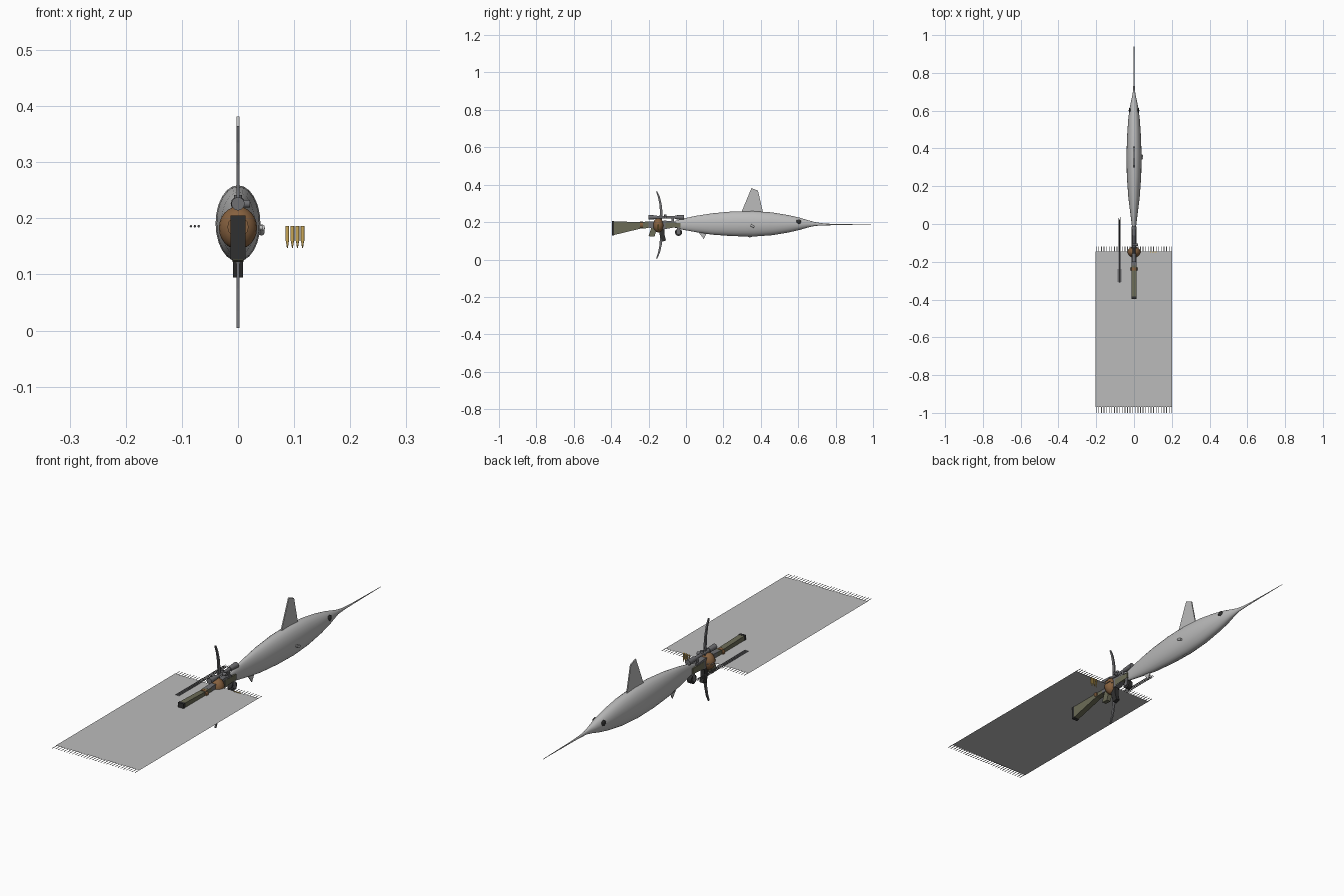
import bpy, bmesh, math
from mathutils import Vector, Matrix

if "Cube" in bpy.data.objects:
    bpy.data.objects.remove(bpy.data.objects["Cube"])


def material(name, r, g, b):
    m = bpy.data.materials.new(name)
    m.use_nodes = True
    m.diffuse_color = (r, g, b, 1)
    m.node_tree.nodes["Principled BSDF"].inputs["Base Color"].default_value = (r, g, b, 1)
    return m


GREY = material("pale grey", .5, .5, .5)
STEEL = material("steel", .16, .16, .17)
BLACK = material("black", .03, .03, .03)
OLIVE = material("olive", .15, .15, .095)
BROWN = material("leather brown", .24, .12, .05)
BRASS = material("brass", .6, .4, .1)


def finish(name, bm, mat, smooth=True):
    bmesh.ops.recalc_face_normals(bm, faces=bm.faces)
    me = bpy.data.meshes.new(name)
    bm.to_mesh(me)
    bm.free()
    me.materials.append(mat)
    ob = bpy.data.objects.new(name, me)
    bpy.context.collection.objects.link(ob)
    if smooth:
        bpy.ops.object.select_all(action='DESELECT')
        ob.select_set(True)
        bpy.context.view_layer.objects.active = ob
        bpy.ops.object.shade_smooth_by_angle(angle=math.radians(40))
    return ob


def loft(name, stations, mat, sides=24):
    """Elliptical rings along y: (y, half width, z centre, half height)."""
    bm = bmesh.new()
    rings = []
    for y, w, z, h in stations:
        angles = [2 * math.pi * i / sides for i in range(sides)]
        rings.append([bm.verts.new((w * math.cos(a), y, z + h * math.sin(a))) for a in angles])
    for a, b in zip(rings, rings[1:]):
        for i in range(sides):
            j = (i + 1) % sides
            bm.faces.new((a[i], a[j], b[j], b[i]))
    bm.faces.new(rings[0])
    bm.faces.new(rings[-1])
    return finish(name, bm, mat)


def slab(name, outline, thick, mat, x=0):
    """A side outline of (y, z) points given thickness along x."""
    bm = bmesh.new()
    face = bm.faces.new([bm.verts.new((x - thick / 2, y, z)) for y, z in outline])
    new = bmesh.ops.extrude_face_region(bm, geom=[face])["geom"]
    bmesh.ops.translate(bm, vec=(thick, 0, 0), verts=[v for v in new if isinstance(v, bmesh.types.BMVert)])
    return finish(name, bm, mat, False)


def rod(name, start, end, r1, r2, mat, sides=12):
    a, b = Vector(start), Vector(end)
    bm = bmesh.new()
    turn = (b - a).to_track_quat('Z', 'Y').to_matrix().to_4x4()
    bmesh.ops.create_cone(bm, cap_ends=True, segments=sides, radius1=r1, radius2=r2,
                          depth=(b - a).length, matrix=Matrix.Translation((a + b) / 2) @ turn)
    return finish(name, bm, mat)


def ball(name, centre, size, mat):
    bm = bmesh.new()
    bmesh.ops.create_uvsphere(bm, u_segments=20, v_segments=12, radius=1,
                              matrix=Matrix.Translation(centre) @ Matrix.Diagonal((*size, 1)))
    return finish(name, bm, mat)


def strip(bm, x1, x2, y1, y2, z):
    bm.faces.new([bm.verts.new(p) for p in ((x1, y1, z), (x2, y1, z), (x2, y2, z), (x1, y2, z))])


# Fish body with its long bill
loft("fish_body", [
    (-.06, .006, .188, .018), (-.02, .01, .189, .029), (.05, .019, .19, .043), (.14, .03, .19, .057),
    (.25, .038, .191, .066), (.36, .04, .191, .068), (.46, .037, .191, .061), (.55, .031, .191, .046),
    (.61, .024, .191, .032), (.65, .016, .191, .02), (.69, .007, .19, .01), (.73, .004, .188, .006),
    (.78, .003, .187, .0035), (.99, .0008, .186, .001)], GREY)

# Fins
slab("dorsal_fin", [(.295, .25), (.35, .382), (.385, .368), (.412, .25)], .005, GREY)
slab("rear_belly_fin", [(.06, .155), (.095, .11), (.115, .15)], .004, GREY)
slab("belly_fin", [(.32, .13), (.34, .117), (.375, .13)], .004, GREY)

# Eyes and side valve
for side, label in ((1, "left"), (-1, "right")):
    ball(label + "_eye", (side * .022, .602, .202), (.006, .013, .013), BLACK)
rod("side_valve", (.034, .345, .183), (.044, .345, .183), .004, .004, GREY)
rod("valve_spout", (.042, .345, .184), (.042, .365, .174), .006, .005, GREY)

# Stock and butt plate
slab("stock", [(-.385, .131), (-.385, .204), (-.245, .2), (-.2, .203), (-.2, .168), (-.24, .166)], .025, OLIVE)
slab("butt_plate", [(-.396, .127), (-.396, .205), (-.384, .205), (-.384, .13)], .027, BLACK)

# Receiver, grip, magazine and barrel
slab("receiver", [(-.22, .172), (-.22, .202), (-.11, .208), (-.06, .203), (-.06, .172), (-.11, .163)], .024, STEEL)
slab("grip", [(-.2, .125), (-.185, .17), (-.155, .17), (-.168, .122)], .02, OLIVE)
slab("magazine", [(-.145, .17), (-.14, .13), (-.128, .095), (-.107, .102), (-.115, .135), (-.115, .17)], .018, BLACK)
slab("hand_guard", [(-.11, .168), (-.11, .198), (-.03, .196), (-.03, .172)], .026, OLIVE)
rod("barrel", (0, -.06, .192), (0, .03, .192), .008, .008, STEEL)
rod("collar", (0, -.245, .185), (0, -.23, .185), .019, .019, BROWN)

# Telescopic sight
rod("sight_tube", (0, -.19, .226), (0, -.02, .226), .007, .007, STEEL)
rod("sight_eyepiece", (0, -.2, .226), (0, -.155, .226), .012, .01, STEEL)
rod("sight_lens_hood", (0, -.06, .226), (0, -.012, .226), .01, .013, STEEL)
rod("sight_side_knob", (0, -.11, .226), (.021, -.11, .226), .007, .007, STEEL)
rod("sight_top_knob", (0, -.11, .226), (0, -.11, .242), .007, .007, STEEL)
for y in (-.15, -.07):
    slab("sight_mount", [(y - .007, .198), (y + .007, .198), (y + .007, .225), (y - .007, .225)], .012, STEEL)

# Small wheel below the barrel
rod("wheel", (-.01, -.04, .145), (.01, -.04, .145), .019, .019, BLACK, 20)
rod("wheel_hub", (-.013, -.04, .145), (.013, -.04, .145), .009, .009, STEEL)
slab("wheel_fork", [(-.047, .145), (-.033, .145), (-.033, .178), (-.047, .178)], .023, STEEL)

# Leather pad around the receiver
ball("leather_pad", (0, -.148, .183), (.034, .029, .038), BROWN)

# Upright bow limbs, curving towards the front at the tips
for s, label in ((1, "upper"), (-1, "lower")):
    points = [(-.137, .02, .007), (-.132, .065, .007), (-.136, .11, .006), (-.145, .15, .005), (-.157, .18, .003)]
    near = [(y - t, .185 + s * h) for y, h, t in points]
    far = [(y + t, .185 + s * h) for y, h, t in reversed(points)]
    slab(label + "_bow_limb", near + far, .006, STEEL)

# Three arrows with flat fletching
for x in (-.084, -.077, -.07):
    rod("arrow_shaft", (x, -.31, .186), (x, .015, .186), .0018, .0018, STEEL, 8)
    rod("arrow_head", (x, .012, .186), (x, .036, .186), .0022, .0003, STEEL, 8)
    bm = bmesh.new()
    strip(bm, x - .004, x + .004, -.308, -.237, .186)
    finish("arrow_fletching", bm, STEEL, False)

# Row of cartridges, tips down
for i in range(4):
    x = .088 + i * .009
    rod("cartridge_case", (x, -.148, .16), (x, -.148, .186), .0033, .0033, BRASS)
    rod("cartridge_tip", (x, -.148, .147), (x, -.148, .16), .0008, .0028, BRASS)

# Flat rug with fringed ends
RUG_Z = .184
bm = bmesh.new()
strip(bm, -.204, .202, -.97, -.145, RUG_Z)
count = 30
for i in range(count):
    x = -.202 + .4 * i / (count - 1)
    strip(bm, x, x + .004, -1, -.97, RUG_Z)
    strip(bm, x, x + .004, -.145, -.118, RUG_Z)
finish("rug", bm, GREY, False)
